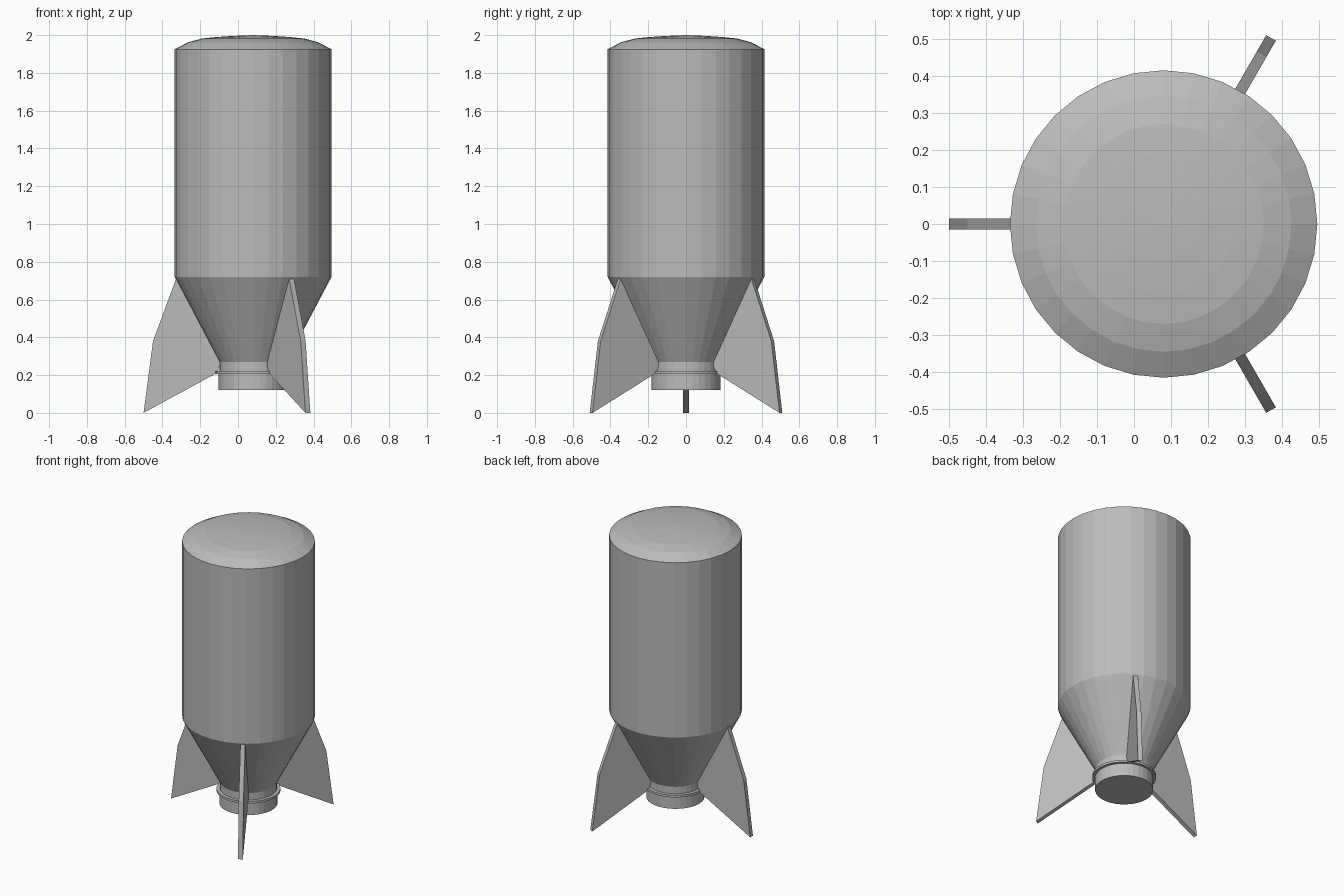
import bpy, bmesh, math
from mathutils import Matrix, Vector

if "Cube" in bpy.data.objects:
    bpy.data.objects.remove(bpy.data.objects["Cube"])

CX = 0.08      # bottle axis offset
SIDES = 32

grey = bpy.data.materials.new("plain grey")
grey.diffuse_color = (0.5, 0.5, 0.5, 1)
grey.use_nodes = True
grey.node_tree.nodes["Principled BSDF"].inputs["Base Color"].default_value = grey.diffuse_color


def finish(name, bm):
    bmesh.ops.recalc_face_normals(bm, faces=bm.faces)
    me = bpy.data.meshes.new(name)
    bm.to_mesh(me)
    bm.free()
    me.materials.append(grey)
    ob = bpy.data.objects.new(name, me)
    ob.location.x = CX
    bpy.context.collection.objects.link(ob)
    return ob


def lathe(name, profile):
    """Spin (radius, z) points around the bottle axis; both ends sit on the axis."""
    bm = bmesh.new()
    vs = [bm.verts.new((r, 0, z)) for r, z in profile]
    es = [bm.edges.new(p) for p in zip(vs, vs[1:])]
    bmesh.ops.spin(bm, geom=vs + es, cent=(0, 0, 0), axis=(0, 0, 1),
                   angle=math.tau, steps=SIDES, use_merge=True)
    bmesh.ops.remove_doubles(bm, verts=bm.verts, dist=1e-5)
    return finish(name, bm)


# Bottle: neck, cone shoulder, straight wall and shallow dome
lathe("bottle_body", [
    (0, 0.19), (0.178, 0.19), (0.178, 0.27), (0.415, 0.72), (0.415, 1.925),
    (0.345, 1.962), (0.27, 1.982), (0.19, 1.99), (0.10, 1.996), (0, 2.0)])

# Thin flange around the neck
lathe("neck_ring", [(0, 0.207), (0.2, 0.207), (0.2, 0.222), (0, 0.222)])

# Closed cap
lathe("cap", [(0, 0.12), (0.182, 0.12), (0.182, 0.208), (0, 0.208)])

# Three swept fins, inner edge tucked just inside the cone
FIN = [(0.408, 0.71), (0.53, 0.38), (0.58, 0.0), (0.19, 0.212), (0.17, 0.27)]
for i, deg in enumerate((60, 180, 300)):
    bm = bmesh.new()
    face = bm.faces.new([bm.verts.new((r, -0.015, z)) for r, z in FIN])
    ext = bmesh.ops.extrude_face_region(bm, geom=[face], use_keep_orig=True)
    moved = [g for g in ext["geom"] if isinstance(g, bmesh.types.BMVert)]
    bmesh.ops.translate(bm, verts=moved, vec=Vector((0, 0.03, 0)))
    bmesh.ops.rotate(bm, verts=bm.verts, cent=(0, 0, 0),
                     matrix=Matrix.Rotation(math.radians(deg), 3, 'Z'))
    finish(f"fin_{i + 1}", bm)
